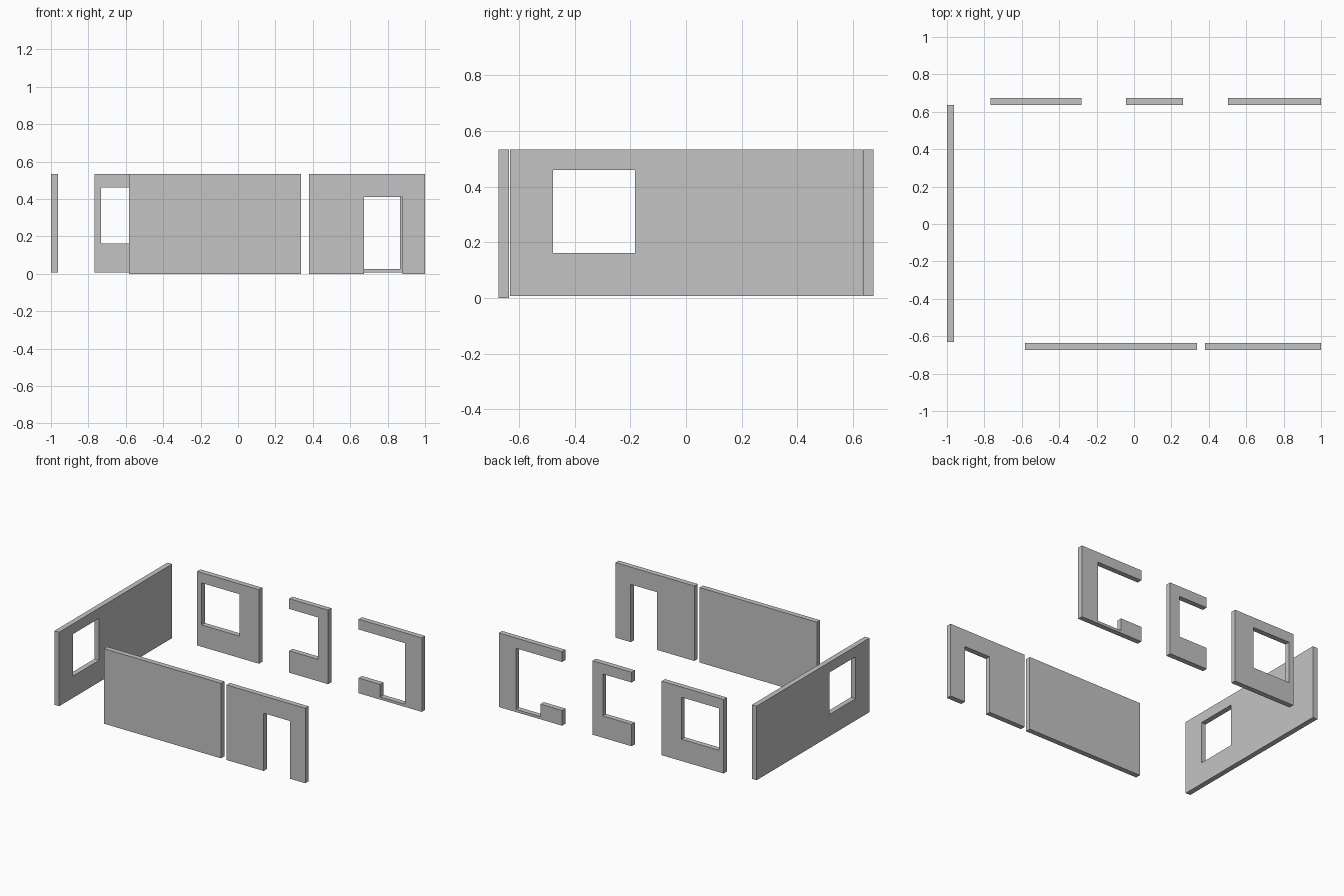
import bpy
import bmesh
from mathutils import Vector

cube = bpy.data.objects.get("Cube")
if cube:
    bpy.data.objects.remove(cube, do_unlink=True)

# One plain grey for every wall
grey = bpy.data.materials.new("wall_grey")
grey.use_nodes = True
colour = (0.55, 0.55, 0.55, 1)
grey.diffuse_color = colour
grey.node_tree.nodes["Principled BSDF"].inputs["Base Color"].default_value = colour

TOP = 0.533
RAISED = 0.007           # rear and side panels start slightly above the ground
SILL, HEAD = 0.162, 0.46  # shared window heights
THICK = 0.037


def rect(u0, u1, z0, z1):
    return [(u0, z0), (u1, z0), (u1, z1), (u0, z1)]


def wall(name, outline, offset, hole=None, along="x"):
    """Extrude a wall elevation; a hole is framed by four mitred faces."""
    bm = bmesh.new()

    def ring(points):
        return [bm.verts.new((u, offset, z) if along == "x" else (offset, u, z))
                for u, z in points]

    outer = ring(outline)
    if hole:
        inner = ring(hole)
        for i in range(len(outer)):
            j = (i + 1) % len(outer)
            bm.faces.new((outer[i], outer[j], inner[j], inner[i]))
    else:
        bm.faces.new(outer)
    grown = bmesh.ops.extrude_face_region(bm, geom=bm.faces[:])["geom"]
    shift = Vector((0, THICK, 0)) if along == "x" else Vector((THICK, 0, 0))
    bmesh.ops.translate(bm, vec=shift,
                        verts=[v for v in grown if isinstance(v, bmesh.types.BMVert)])
    bmesh.ops.recalc_face_normals(bm, faces=bm.faces[:])
    mesh = bpy.data.meshes.new(name)
    bm.to_mesh(mesh)
    bm.free()
    mesh.materials.append(grey)
    obj = bpy.data.objects.new(name, mesh)
    bpy.context.collection.objects.link(obj)
    return obj


FRONT, BACK = -0.673, 0.636

# Front: a solid wall and a wall with a doorway
wall("front_solid_wall", rect(-0.583, 0.338, 0, TOP), FRONT)
wall("front_door_wall",
     [(0.38, 0), (0.673, 0), (0.673, 0.41), (0.88, 0.41),
      (0.88, 0), (1, 0), (1, TOP), (0.38, TOP)], FRONT)

# Side wall with a square window
wall("right_side_window_wall", rect(-0.632, 0.635, RAISED, TOP), -1,
     rect(-0.477, -0.183, SILL, HEAD), along="y")

# Back: a framed window, then two bracket-shaped pieces open to the right side
wall("back_window_wall", rect(-0.767, -0.28, RAISED, TOP), BACK,
     rect(-0.732, -0.435, SILL, HEAD))
wall("back_middle_bracket",
     [(-0.043, RAISED), (0.263, RAISED), (0.263, TOP), (-0.043, TOP),
      (-0.043, HEAD), (0.183, HEAD), (0.183, SILL), (-0.043, SILL)], BACK)
wall("back_door_bracket",
     [(0.503, RAISED), (1, RAISED), (1, TOP), (0.503, TOP),
      (0.503, HEAD), (0.867, HEAD), (0.867, 0.026),
      (0.673, 0.026), (0.673, 0.115), (0.503, 0.115)], BACK)
